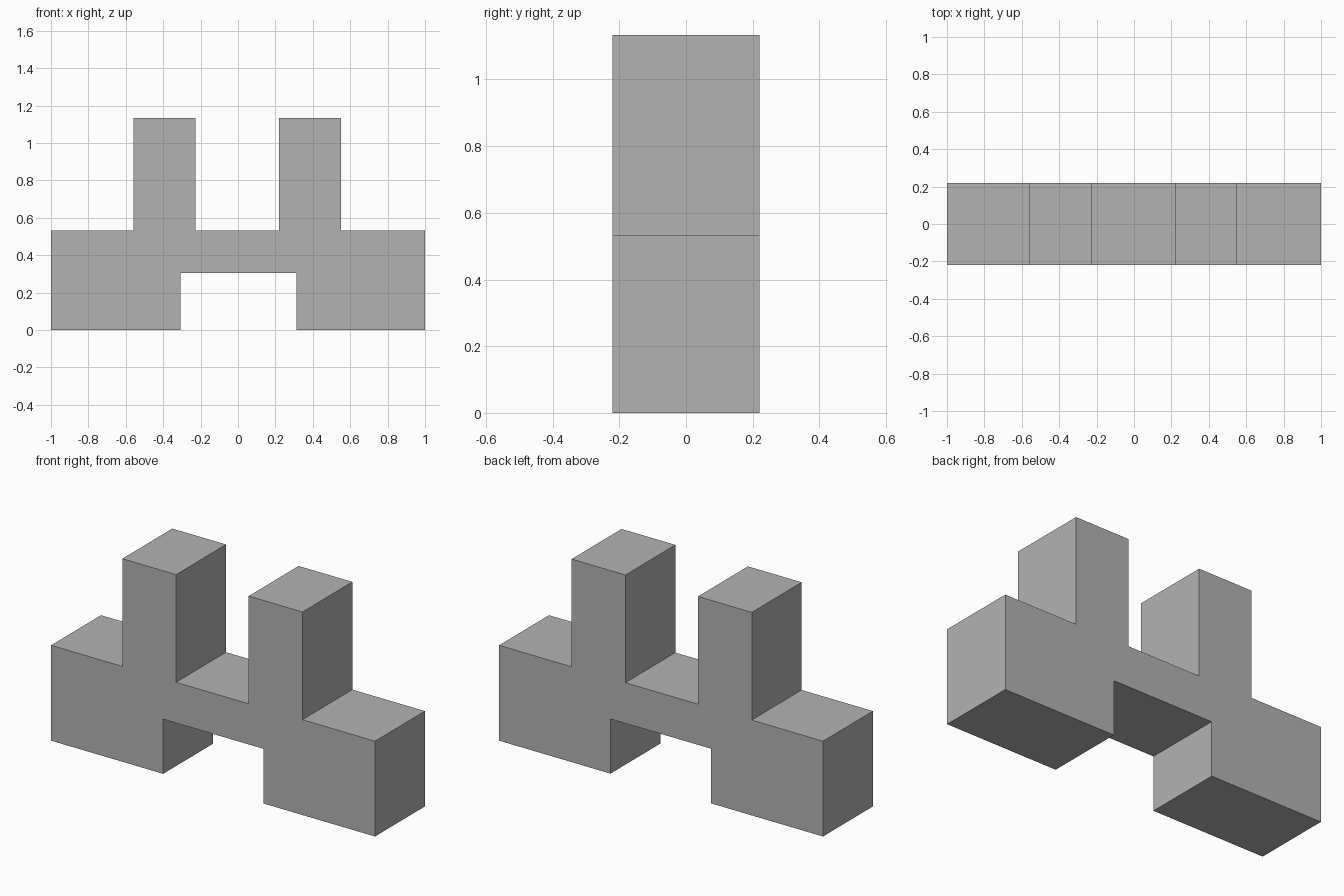
import bpy
import bmesh
from mathutils import Vector

cube = bpy.data.objects.get("Cube")
if cube:
    bpy.data.objects.remove(cube, do_unlink=True)

# Single plain grey
grey = bpy.data.materials.new("plain_grey")
grey.use_nodes = True
color = (0.45, 0.45, 0.45, 1)
grey.diffuse_color = color
grey.node_tree.nodes["Principled BSDF"].inputs["Base Color"].default_value = color

HALF_DEPTH = 0.22
BASE_TOP, POST_TOP, ARCH_TOP = 0.532, 1.133, 0.305

# Outline of the block: two feet, a bridge and two square posts
outline = [
    (-1, 0), (-0.308, 0), (-0.308, ARCH_TOP), (0.312, ARCH_TOP), (0.312, 0), (1, 0),
    (1, BASE_TOP), (0.552, BASE_TOP), (0.552, POST_TOP), (0.22, POST_TOP),
    (0.22, BASE_TOP), (-0.228, BASE_TOP), (-0.228, POST_TOP), (-0.56, POST_TOP),
    (-0.56, BASE_TOP), (-1, BASE_TOP),
]

# Extrude the outline from front to back
bm = bmesh.new()
front = bm.faces.new([bm.verts.new((x, -HALF_DEPTH, z)) for x, z in outline])
result = bmesh.ops.extrude_face_region(bm, geom=[front], use_keep_orig=True)
moved = [v for v in result["geom"] if isinstance(v, bmesh.types.BMVert)]
bmesh.ops.translate(bm, verts=moved, vec=Vector((0, 2 * HALF_DEPTH, 0)))
bmesh.ops.recalc_face_normals(bm, faces=bm.faces)

mesh = bpy.data.meshes.new("twin_post_block")
bm.to_mesh(mesh)
bm.free()
mesh.materials.append(grey)
block = bpy.data.objects.new("twin_post_block", mesh)
bpy.context.collection.objects.link(block)
